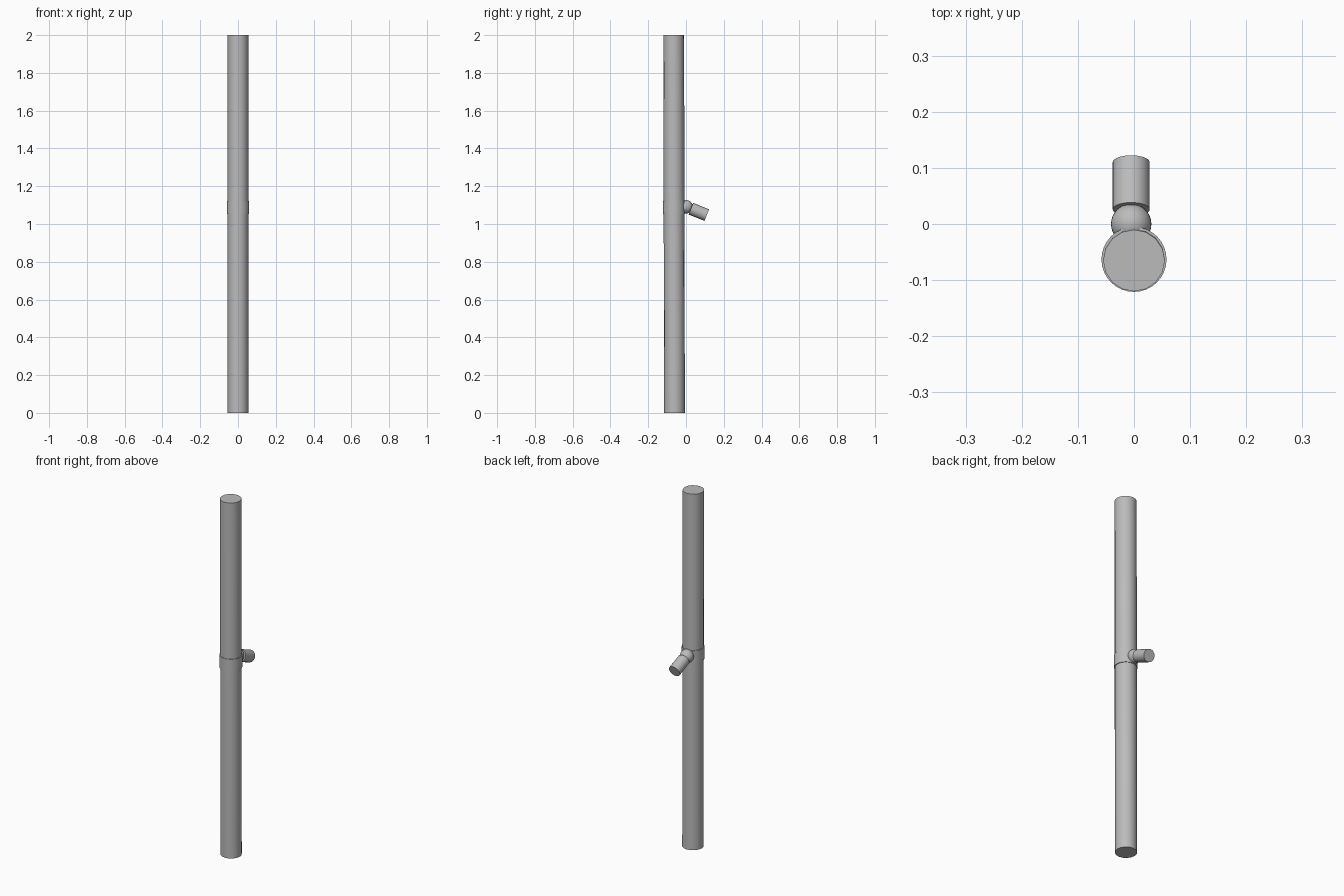
import bpy
import math
from mathutils import Vector

cube = bpy.data.objects.get("Cube")
if cube:
    bpy.data.objects.remove(cube)

grey = bpy.data.materials.new("plain grey")
grey.use_nodes = True
grey.diffuse_color = (0.5, 0.5, 0.5, 1)
grey.node_tree.nodes["Principled BSDF"].inputs["Base Color"].default_value = (0.5, 0.5, 0.5, 1)


def finish(name):
    obj = bpy.context.object
    obj.name = name
    obj.data.materials.append(grey)
    bpy.ops.object.shade_smooth_by_angle(angle=math.radians(35))
    return obj


def rod(name, start, end, radius, sides):
    """Capped cylinder running between two points."""
    start, end = Vector(start), Vector(end)
    axis = end - start
    bpy.ops.mesh.primitive_cylinder_add(
        vertices=sides, radius=radius, depth=axis.length,
        location=(start + end) / 2,
        rotation=axis.to_track_quat('Z', 'Y').to_euler())
    return finish(name)


# Tall pole, leaning very slightly
rod("pole", (0, -0.061, 0), (0, -0.065, 2), 0.055, 16)

# Collar wrapped around the pole
rod("collar", (0, -0.063, 1.053), (0, -0.063, 1.122), 0.058, 32)

# Ball joint behind the collar
bpy.ops.mesh.primitive_uv_sphere_add(
    segments=32, ring_count=16, radius=0.036, location=(-0.005, 0, 1.091))
finish("ball_joint")

# Short stub angled down from the ball
rod("stub", (-0.005, 0.026, 1.081), (-0.005, 0.110, 1.047), 0.033, 32)
